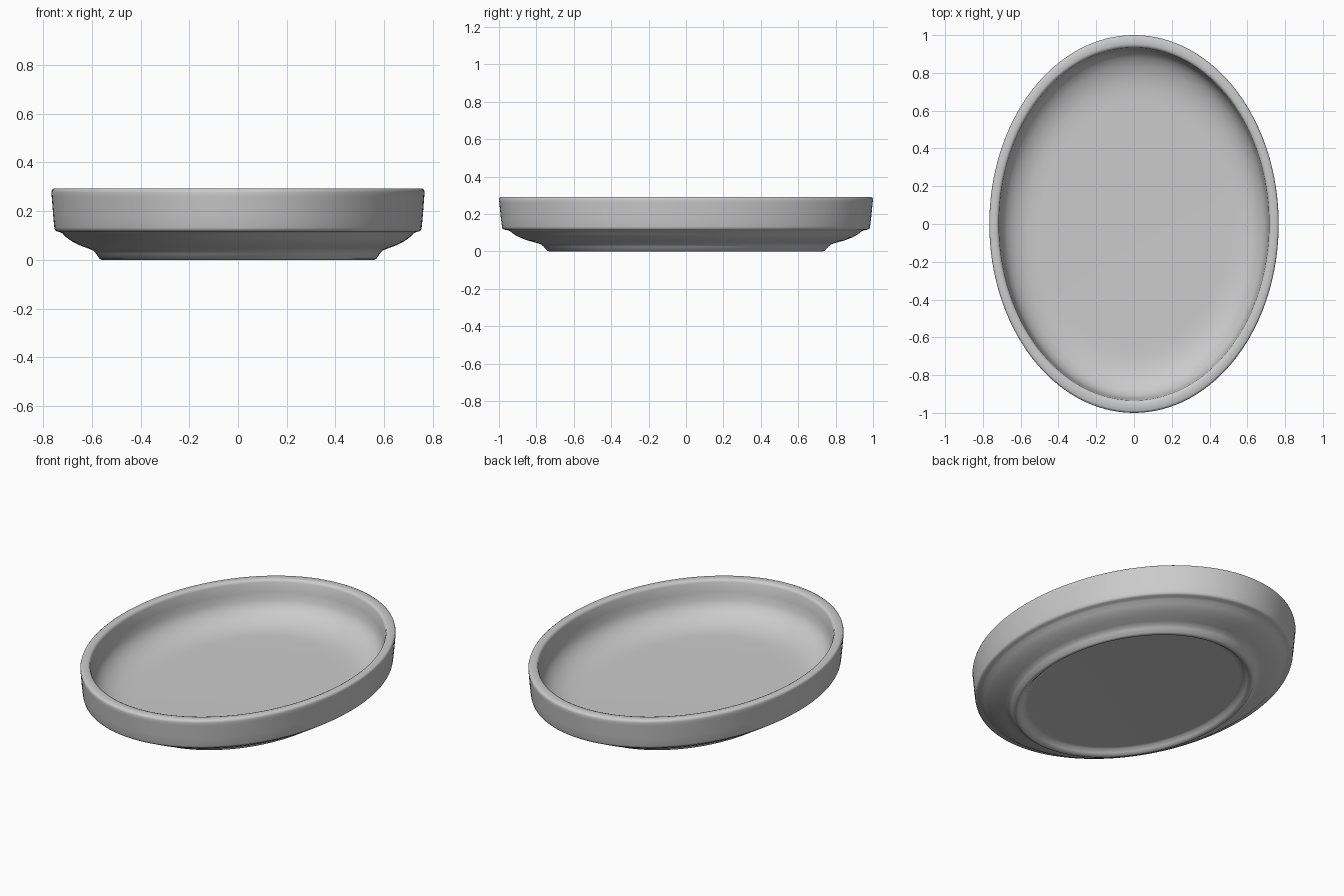
import bpy
import bmesh
from math import cos, sin, tau, radians

cube = bpy.data.objects.get("Cube")
if cube:
    bpy.data.objects.remove(cube, do_unlink=True)

SEGMENTS = 128
WIDTH = 0.766  # half width; half length is 1

# Glazed body colour
grey = bpy.data.materials.new("plain grey")
grey.use_nodes = True
colour = (0.6, 0.6, 0.6, 1)
grey.diffuse_color = colour
grey.node_tree.nodes["Principled BSDF"].inputs["Base Color"].default_value = colour

# Section from the underside recess, round the foot and wall, to the inner floor
profile = [
    (0.66, 0.03), (0.685, 0.028), (0.70, 0.012), (0.715, 0.002), (0.73, 0.0),
    (0.742, 0.004), (0.76, 0.025), (0.775, 0.038), (0.80, 0.046), (0.85, 0.060),
    (0.89, 0.076), (0.92, 0.092), (0.94, 0.108), (0.955, 0.114),
    (0.972, 0.117), (0.981, 0.122), (0.984, 0.132), (0.990, 0.18), (0.998, 0.26),
    (1.0, 0.277), (0.997, 0.287), (0.988, 0.292),
    (0.952, 0.292), (0.940, 0.288), (0.934, 0.276), (0.927, 0.22), (0.919, 0.175),
    (0.905, 0.148), (0.88, 0.122), (0.84, 0.098), (0.79, 0.080), (0.74, 0.070),
    (0.69, 0.066), (0.64, 0.065),
]

# Sweep the section round an ellipse and close both centres
bm = bmesh.new()
rings = []
for r, z in profile:
    rings.append([bm.verts.new((r * WIDTH * cos(tau * i / SEGMENTS),
                                r * sin(tau * i / SEGMENTS), z))
                  for i in range(SEGMENTS)])
for low, high in zip(rings, rings[1:]):
    for i in range(SEGMENTS):
        j = (i + 1) % SEGMENTS
        bm.faces.new((low[i], low[j], high[j], high[i]))
bm.faces.new(rings[0][::-1])
bm.faces.new(rings[-1])
bmesh.ops.recalc_face_normals(bm, faces=bm.faces)

mesh = bpy.data.meshes.new("oval_dish")
bm.to_mesh(mesh)
bm.free()
mesh.materials.append(grey)
dish = bpy.data.objects.new("oval_dish", mesh)
bpy.context.collection.objects.link(dish)

# Smooth shading with crisp edges kept
bpy.ops.object.select_all(action="DESELECT")
dish.select_set(True)
bpy.context.view_layer.objects.active = dish
bpy.ops.object.shade_smooth_by_angle(angle=radians(50))
